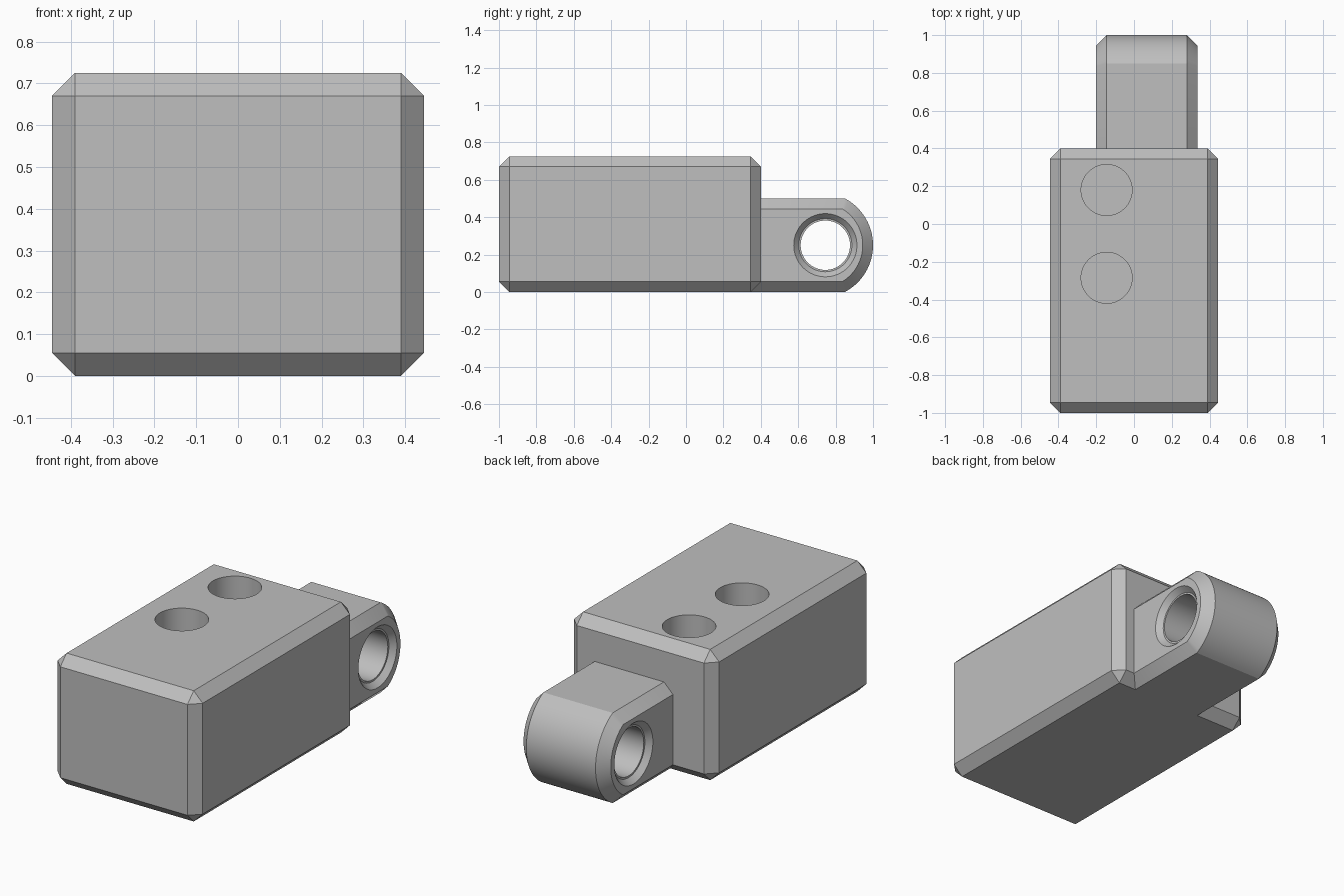
import bpy, bmesh, math
from mathutils import Matrix

default = bpy.data.objects.get("Cube")
if default:
    bpy.data.objects.remove(default, do_unlink=True)

# Single grey finish
grey = bpy.data.materials.new("plain grey")
grey.use_nodes = True
colour = (0.52, 0.52, 0.52, 1)
grey.diffuse_color = colour
grey.node_tree.nodes["Principled BSDF"].inputs["Base Color"].default_value = colour

CHAMFER = 0.055


def to_object(name, bm):
    bmesh.ops.recalc_face_normals(bm, faces=bm.faces)
    mesh = bpy.data.meshes.new(name)
    bm.to_mesh(mesh)
    bm.free()
    mesh.materials.append(grey)
    obj = bpy.data.objects.new(name, mesh)
    bpy.context.collection.objects.link(obj)
    return obj


def loft(name, rings):
    """Skin equal-length rings of points and cap both ends."""
    bm = bmesh.new()
    loops = [[bm.verts.new(p) for p in ring] for ring in rings]
    for a, b in zip(loops, loops[1:]):
        for i in range(len(a)):
            j = (i + 1) % len(a)
            bm.faces.new((a[i], a[j], b[j], b[i]))
    bm.faces.new(loops[0])
    bm.faces.new(loops[-1])
    return to_object(name, bm)


def cut(obj, cutter):
    cutter.hide_render = True
    mod = obj.modifiers.new("hole", "BOOLEAN")
    mod.operation = "DIFFERENCE"
    mod.solver = "EXACT"
    mod.object = cutter
    bpy.context.view_layer.objects.active = obj
    bpy.ops.object.modifier_apply(modifier=mod.name)
    bpy.data.objects.remove(cutter, do_unlink=True)


def shade(obj):
    bpy.ops.object.select_all(action="DESELECT")
    obj.select_set(True)
    bpy.context.view_layer.objects.active = obj
    bpy.ops.object.shade_smooth_by_angle(angle=math.radians(25))


def circle(n=64):
    return [(math.cos(math.tau * i / n), math.sin(math.tau * i / n)) for i in range(n)]


# Main block with chamfered edges
bm = bmesh.new()
bmesh.ops.create_cube(bm, size=1, matrix=Matrix.Translation((0, -0.3, 0.3625))
                      @ Matrix.Diagonal((0.89, 1.4, 0.725, 1)))
bmesh.ops.bevel(bm, geom=bm.edges[:], offset=CHAMFER, segments=1, affect="EDGES")
block = to_object("main_block", bm)

# Two blind holes in the top
for y in (0.18, -0.285):
    cutter = loft("top_hole_cutter", [
        [(-0.145 + 0.135 * c, y + 0.135 * s, z) for c, s in circle()]
        for z in (0.25, 0.8)])
    cut(block, cutter)
shade(block)


# Rounded lug with chamfered rim
def lug_ring(x, inset, steps=32):
    cy, half, radius = 0.717, 0.25 - inset, 0.283 - inset
    sweep = math.asin(half / radius)
    arc = [-sweep + 2 * sweep * i / steps for i in range(steps + 1)]
    ring = [(x, 0.33, 0.25 - half)]
    ring += [(x, cy + radius * math.cos(a), 0.25 + radius * math.sin(a)) for a in arc]
    return ring + [(x, 0.33, 0.25 + half)]


LEFT, RIGHT = 0.335, -0.2
lug = loft("rear_lug", [
    lug_ring(RIGHT, CHAMFER), lug_ring(RIGHT + CHAMFER, 0),
    lug_ring(LEFT - CHAMFER, 0), lug_ring(LEFT, CHAMFER)])

# Cross bore with countersunk, stepped mouths
mouth = [(-0.01, 0.178), (0.03, 0.142), (0.03, 0.132)]
stations = [(RIGHT + d, r) for d, r in mouth]
stations += [(LEFT - d, r) for d, r in reversed(mouth)]
bore = loft("bore_cutter", [
    [(x, 0.745 + r * c, 0.25 + r * s) for c, s in circle()] for x, r in stations])
cut(lug, bore)
shade(lug)
